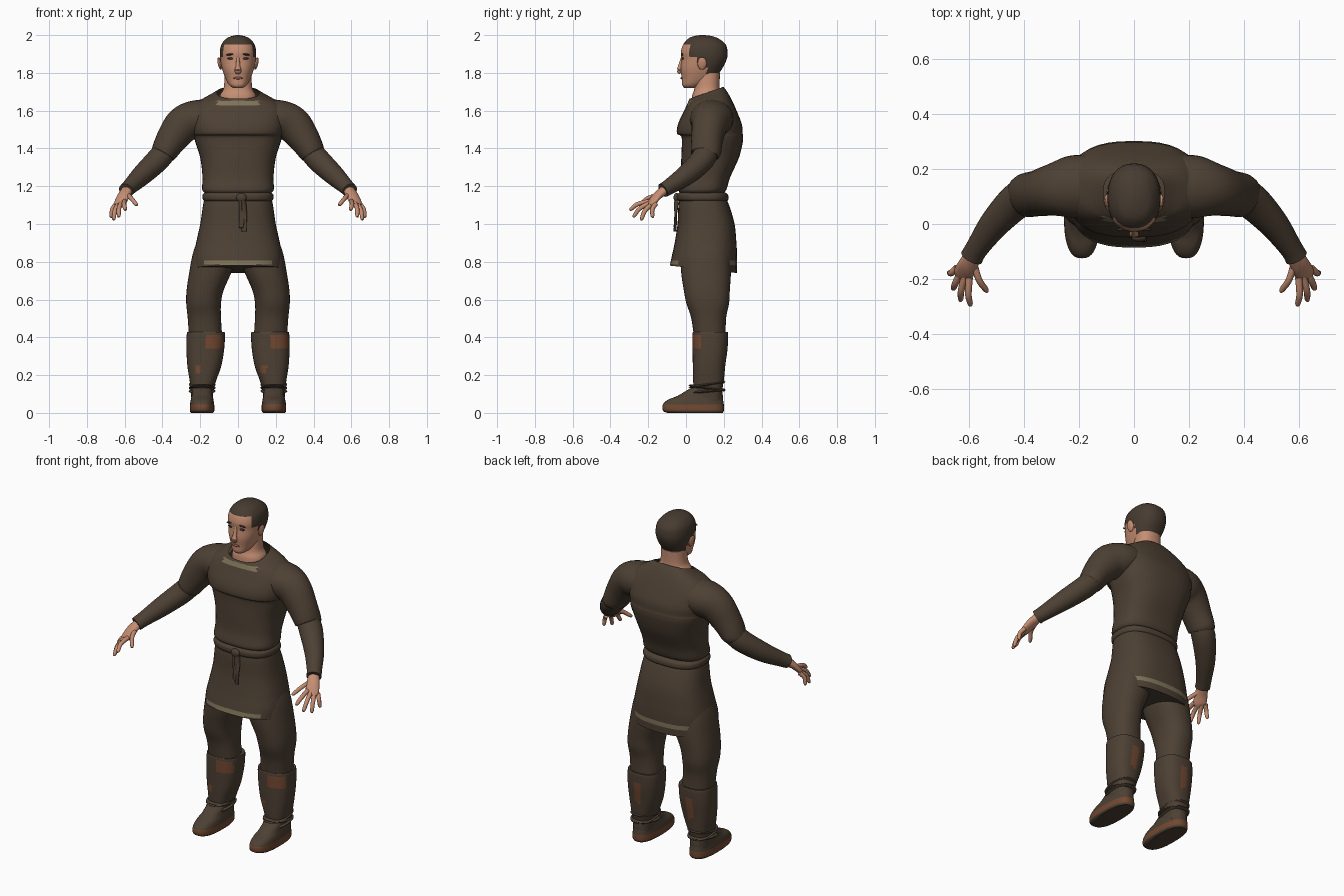
import bpy, bmesh, math
from mathutils import Vector

cube = bpy.data.objects.get("Cube")
if cube:
    bpy.data.objects.remove(cube, do_unlink=True)


def material(name, rgb):
    m = bpy.data.materials.new(name)
    m.use_nodes = True
    m.diffuse_color = (*rgb, 1)
    bsdf = m.node_tree.nodes["Principled BSDF"]
    bsdf.inputs["Base Color"].default_value = (*rgb, 1)
    bsdf.inputs["Roughness"].default_value = 0.9
    return m


WOOL = material("dark_brown_wool", (.075, .052, .034))
HAIR = material("dark_hair", (.062, .044, .03))
SKIN = material("skin", (.56, .27, .17))
LEATHER = material("worn_leather", (.17, .065, .03))
TRIM = material("faded_trim", (.21, .17, .1))
DARK = material("eye_dark", (.05, .03, .02))
LIPS = material("lips", (.34, .14, .09))


def smooth_rows(rows, steps):
    """Catmull-Rom interpolation of every column of a list of rows."""
    out = []
    last = len(rows) - 1
    for i in range(last):
        a, b, c, d = rows[max(i - 1, 0)], rows[i], rows[i + 1], rows[min(i + 2, last)]
        for k in range(steps):
            t = k / steps
            out.append([q + t / 2 * (r - p + t * (2 * p - 5 * q + 4 * r - s + t * (3 * (q - r) + s - p)))
                        for p, q, r, s in zip(a, b, c, d)])
    return out + [list(rows[-1])]


def finish(name, bm, mats, rule=None):
    bmesh.ops.recalc_face_normals(bm, faces=bm.faces)
    for f in bm.faces:
        f.smooth = True
        if rule:
            f.material_index = int(rule(f.calc_center_median(), f.normal))
    mesh = bpy.data.meshes.new(name)
    bm.to_mesh(mesh)
    bm.free()
    ob = bpy.data.objects.new(name, mesh)
    bpy.context.collection.objects.link(ob)
    for m in mats:
        mesh.materials.append(m)
    return ob


def skin_rings(name, rings, mats, rule=None, open_end=False):
    bm = bmesh.new()
    loops = [[bm.verts.new(p) for p in ring] for ring in rings]
    n = len(loops[0])
    for lo, hi in zip(loops, loops[1:]):
        for i in range(n):
            j = (i + 1) % n
            bm.faces.new((lo[i], lo[j], hi[j], hi[i]))
    bm.faces.new(loops[0])
    if not open_end:
        bm.faces.new(loops[-1])
    return finish(name, bm, mats, rule)


def power(v, p):
    return math.copysign(abs(v) ** (2 / p), v)


def stack(name, rows, *mats, side=1, n=40, p=2.3, steps=5, rule=None, open_end=False):
    """Upright loft; row = height, centre x, half width, front y, back y, tilt."""
    rows = [tuple(r) + (0,) * (6 - len(r)) for r in rows]
    rings = []
    for z, cx, a, front, back, tilt in smooth_rows(rows, steps):
        mid, half = (front + back) / 2, (back - front) / 2
        ring = []
        for i in range(n):
            t = math.tau * i / n
            dy = half * power(math.sin(t), p)
            ring.append((side * cx + a * power(math.cos(t), p), mid + dy, z + tilt * dy))
        rings.append(ring)
    return skin_rings(name, rings, mats, rule, open_end)


def tube(name, rows, mat, side=1, n=20, steps=5):
    """Loft along a path; row = x, y, z, sideways radius, upright radius."""
    rows = smooth_rows(rows, steps)
    pts = [Vector(r[:3]) for r in rows]
    rings = []
    for i, r in enumerate(rows):
        along = (pts[min(i + 1, len(pts) - 1)] - pts[max(i - 1, 0)]).normalized()
        u = along.cross(Vector((0, 0, 1))).normalized()
        v = u.cross(along)
        ring = [pts[i] + u * r[3] * math.cos(math.tau * k / n) + v * r[4] * math.sin(math.tau * k / n)
                for k in range(n)]
        rings.append([(side * q.x, q.y, q.z) for q in ring])
    return skin_rings(name, rings, [mat])


def blob(name, loc, size, mat, tilt=0):
    bm = bmesh.new()
    bmesh.ops.create_uvsphere(bm, u_segments=16, v_segments=10, radius=1)
    ob = finish(name, bm, [mat])
    ob.location, ob.scale, ob.rotation_euler.y = loc, size, tilt


# Head, with hair chosen by a hairline rule
def hairline(c, _):
    return (c.z > 1.95 or (c.y > .02 and c.z > 1.885) or (c.y > .06 and c.z > 1.85)
            or (c.y > .11 and c.z > 1.77))


stack("head", [(1.72, 0, .025, -.008, .05), (1.735, 0, .046, -.02, .09), (1.77, 0, .066, -.022, .15),
               (1.82, 0, .084, -.028, .19), (1.87, 0, .094, -.024, .215), (1.91, 0, .096, -.027, .22),
               (1.95, 0, .088, -.015, .21), (1.98, 0, .064, .01, .175), (1.994, 0, .036, .04, .14),
               (2, 0, .01, .075, .1)], SKIN, HAIR, rule=hairline, n=48, steps=6)
stack("neck", [(1.63, 0, .1, .03, .19), (1.68, 0, .096, .033, .187), (1.72, 0, .076, .045, .178),
               (1.8, 0, .07, .05, .18)], SKIN)
tube("nose", [(0, -.016, 1.89, .008, .008), (0, -.03, 1.84, .011, .01), (0, -.037, 1.812, .018, .012),
              (0, -.03, 1.797, .012, .006)], SKIN)
blob("mouth", (0, -.023, 1.772), (.026, .006, .006), LIPS)
for s, label in ((1, "left"), (-1, "right")):
    blob(label + "_ear", (s * .097, .085, 1.85), (.01, .024, .034), SKIN, s * .2)
    blob(label + "_eye", (s * .038, -.017, 1.876), (.017, .006, .006), DARK)
    blob(label + "_brow", (s * .04, -.02, 1.898), (.024, .006, .005), DARK, s * .12)

# Shirt with a fold under the chest and trim below the collar
stack("shirt", [(1.165, 0, .178, -.032, .2), (1.185, 0, .19, -.04, .215), (1.25, 0, .188, -.028, .235),
                (1.35, 0, .2, -.025, .28), (1.43, 0, .225, -.022, .3), (1.465, 0, .235, -.026, .302),
                (1.48, 0, .24, -.048, .3), (1.53, 0, .25, -.042, .295), (1.6, 0, .25, -.01, .268),
                (1.65, 0, .205, .008, .24, .1), (1.68, 0, .145, .015, .215, .25),
                (1.695, 0, .112, .02, .198, .35)],
      WOOL, TRIM, p=2.6, steps=6, open_end=True,
      rule=lambda c, _: 1.626 < c.z < 1.652 and abs(c.x) < .11 and c.y < .1)

# Skirt of the tunic with trim above the hem
stack("skirt", [(1.16, 0, .172, -.03, .2), (1.1, 0, .185, -.04, .228), (1, 0, .2, -.045, .257),
                (.9, 0, .222, -.06, .267), (.83, 0, .235, -.075, .27), (.76, 0, .235, -.086, .27, -.11)],
      WOOL, TRIM, p=2.6, steps=8,
      rule=lambda c, nor: .785 < c.z < .808 and abs(c.x) < .19 and abs(nor.z) < .8)

# Belt, knot and hanging ends
stack("belt", [(1.12, 0, .176, -.036, .215), (1.132, 0, .187, -.047, .225),
               (1.155, 0, .187, -.047, .222), (1.168, 0, .174, -.034, .205)], WOOL, p=2.6)
blob("belt_knot", (.018, -.05, 1.14), (.028, .016, .024), WOOL)
for x, low in ((.016, .98), (.03, .96)):
    tube("belt_end", [(x, -.05, 1.14, .014, .008), (x + .003, -.054, 1.06, .015, .007),
                      (x + .002, -.058, low, .013, .006)], WOOL)

# Limbs, built once for each side
for s, label in ((1, "left_"), (-1, "right_")):
    tube(label + "sleeve", [(.12, .14, 1.56, .11, .1), (.22, .135, 1.555, .115, .1), (.29, .125, 1.525, .096, .098),
                            (.35, .112, 1.45, .084, .083), (.393, .105, 1.378, .08, .068),
                            (.4, .103, 1.366, .07, .06)], WOOL, s, n=32)
    tube(label + "forearm", [(.36, .115, 1.42, .06, .06), (.42, .09, 1.345, .066, .062),
                             (.505, .005, 1.262, .055, .055), (.57, -.085, 1.2, .042, .042),
                             (.592, -.122, 1.178, .042, .038)], WOOL, s, n=28)
    tube(label + "palm", [(.58, -.1, 1.19, .028, .026), (.605, -.15, 1.15, .036, .021),
                          (.622, -.18, 1.115, .036, .016), (.63, -.195, 1.1, .026, .01)], SKIN, s)
    fingers = {"index": ((.6, -.195, 1.12), (.597, -.3, 1.075)), "middle": ((.617, -.19, 1.112), (.633, -.282, 1.038)),
               "ring": ((.632, -.176, 1.106), (.66, -.24, 1.022)), "little": ((.645, -.16, 1.106), (.675, -.18, 1.035)),
               "thumb": ((.585, -.14, 1.155), (.535, -.25, 1.1))}
    for finger, (base, tip) in fingers.items():
        a, b = Vector(base), Vector(tip)
        mid = a.lerp(b, .5) + Vector((.005, -.008, .008))
        tube(label + finger + "_finger", [(*a, .013, .013), (*mid, .012, .012),
                                          (*a.lerp(b, .9), .01, .01), (*b, .004, .004)], SKIN, s, n=10)

    stack(label + "trouser_leg", [(.95, .1, .1, .01, .22), (.85, .122, .115, -.025, .235), (.75, .145, .112, -.026, .238),
                                  (.65, .174, .098, -.012, .232), (.58, .182, .092, .002, .228),
                                  (.5, .178, .088, .028, .212), (.38, .17, .088, .045, .21)], WOOL, side=s)

    # Leather shows through where the boot is worn
    def worn(c, nor):
        dx = c.x - s * .172
        if nor.y < -.2:
            return (.345 < c.z < .415 and 0 < dx < .09) or (.21 < c.z < .25 and -.055 < dx < -.02)
        return nor.y > .6 and .24 < c.z < .37 and abs(dx) < .016

    stack(label + "boot", [(.425, .17, .094, .042, .215), (.42, .17, .101, .035, .223), (.34, .173, .1, .035, .22),
                           (.25, .178, .09, .036, .208), (.17, .186, .07, .038, .2), (.12, .19, .06, .04, .192),
                           (.06, .19, .056, .03, .19)], WOOL, LEATHER, side=s, p=2.5, steps=6, rule=worn)
    stack(label + "shoe", [(0, .19, .058, -.1, .195), (.012, .19, .065, -.122, .2), (.045, .19, .064, -.122, .2),
                           (.07, .19, .06, -.095, .196), (.09, .19, .056, -.045, .195), (.12, .19, .053, .005, .19),
                           (.14, .19, .045, .04, .18)], WOOL, LEATHER, side=s, p=2.6,
          rule=lambda c, _: .012 < c.z < .045)
    for z, lean in ((.115, .1), (.132, -.15), (.15, .15)):
        stack(label + "ankle_tie", [(z - .007, .19, .06, .028, .196, lean), (z, .19, .071, .014, .21, lean),
                                    (z + .007, .19, .06, .028, .196, lean)], WOOL, side=s)

# Smooth shading with crisp edges
bpy.ops.object.select_all(action="DESELECT")
for ob in bpy.context.collection.objects:
    if ob.type == "MESH":
        ob.select_set(True)
        bpy.context.view_layer.objects.active = ob
bpy.ops.object.shade_smooth_by_angle(angle=math.radians(45))
